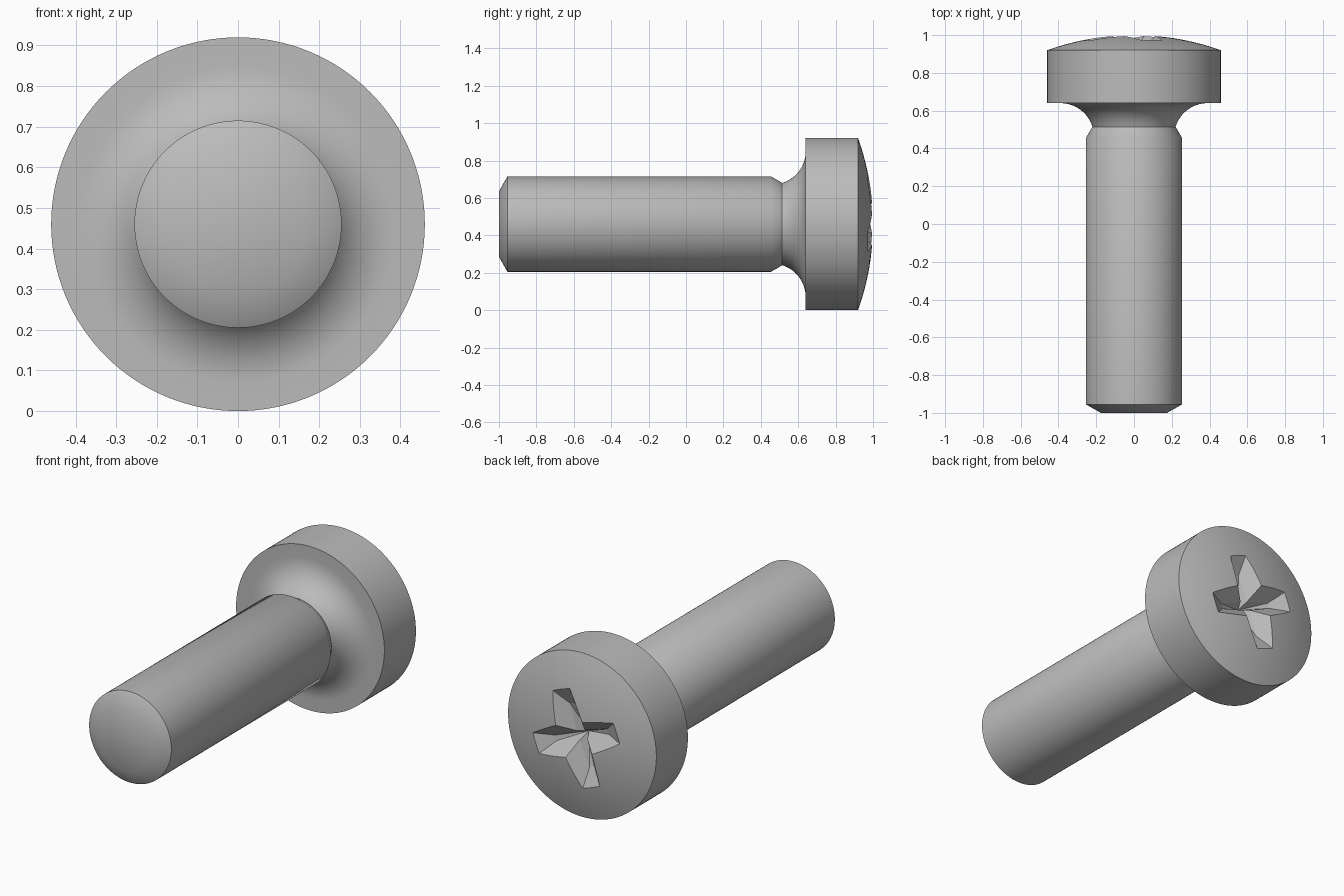
import bpy, bmesh
from math import sin, cos, pi, radians, atan2, hypot

cube = bpy.data.objects.get("Cube")
if cube:
    bpy.data.objects.remove(cube, do_unlink=True)

AXIS_Z = 0.46
SEGMENTS = 128

steel = bpy.data.materials.new("grey_steel")
steel.use_nodes = True
GREY = (0.5, 0.5, 0.5, 1)
steel.diffuse_color = GREY
steel.node_tree.nodes["Principled BSDF"].inputs["Base Color"].default_value = GREY


def make_object(name, bm):
    bmesh.ops.recalc_face_normals(bm, faces=bm.faces)
    mesh = bpy.data.meshes.new(name)
    bm.to_mesh(mesh)
    bm.free()
    mesh.materials.append(steel)
    obj = bpy.data.objects.new(name, mesh)
    bpy.context.collection.objects.link(obj)
    return obj


def arc(center_r, center_y, radius, start, end, steps):
    """Points (radius, y) on a circular arc; angles run from +r towards +y."""
    angles = [start + (end - start) * i / steps for i in range(steps + 1)]
    return [(center_r + radius * cos(a), center_y + radius * sin(a)) for a in angles]


# Screw outline: chamfered tip, shank, neck, fillet, head and domed top
HEAD_R, DOME_BASE = 0.46, 0.92
fillet_r = 0.178
fillet_y = 0.64 - fillet_r
fillet = arc(0.39, fillet_y, fillet_r, pi - 0.30, pi / 2, 12)
rise = 1 - DOME_BASE
dome_r = (HEAD_R ** 2 + rise ** 2) / (2 * rise)
dome = arc(0, 1 - dome_r, dome_r, atan2(DOME_BASE - 1 + dome_r, HEAD_R), pi / 2, 10)
profile = [(0, -1), (0.175, -1), (0.255, -0.955), (0.255, 0.455)]
profile += fillet + [(HEAD_R, 0.64)] + dome[:-1] + [(0, 1)]

# Revolve the outline around the y axis
bm = bmesh.new()
verts = [bm.verts.new((r, y, AXIS_Z)) for r, y in profile]
edges = [bm.edges.new(pair) for pair in zip(verts, verts[1:])]
bmesh.ops.spin(bm, geom=verts + edges, cent=(0, 0, AXIS_Z), axis=(0, 1, 0),
               angle=2 * pi, steps=SEGMENTS)
bmesh.ops.remove_doubles(bm, verts=bm.verts, dist=0.0005)
screw = make_object("screw_body", bm)
bpy.context.view_layer.objects.active = screw
screw.select_set(True)
bpy.ops.object.shade_smooth_by_angle(angle=radians(35))


# Tapered cross recess, turned around the axis
def cross_ring(bm, y, tip, half, notch):
    ring = []
    for arm in range(4):
        for u, v in ((tip, -half), (tip, half), (notch, notch)):
            a = atan2(v, u) + arm * pi / 2 - radians(20.5)
            d = hypot(u, v)
            ring.append(bm.verts.new((d * cos(a), y, AXIS_Z + d * sin(a))))
    return ring


bm = bmesh.new()
upper = cross_ring(bm, 1.04, 0.387, 0.109, 0.125)
lower = cross_ring(bm, 0.92, 0.173, 0.015, 0.025)
bottom = bm.verts.new((0, 0.86, AXIS_Z))
bm.faces.new(upper)
for i in range(len(upper)):
    j = (i + 1) % len(upper)
    bm.faces.new((upper[i], upper[j], lower[j], lower[i]))
    bm.faces.new((lower[i], lower[j], bottom))
cutter = make_object("recess_cutter", bm)
cutter.hide_render = True

cut = screw.modifiers.new("drive_recess", "BOOLEAN")
cut.operation = "DIFFERENCE"
cut.solver = "EXACT"
cut.object = cutter

# Keep the cut result and drop the cutter
graph = bpy.context.evaluated_depsgraph_get()
result = bpy.data.meshes.new_from_object(screw.evaluated_get(graph))
screw.modifiers.clear()
screw.data = result
bpy.data.objects.remove(cutter, do_unlink=True)
